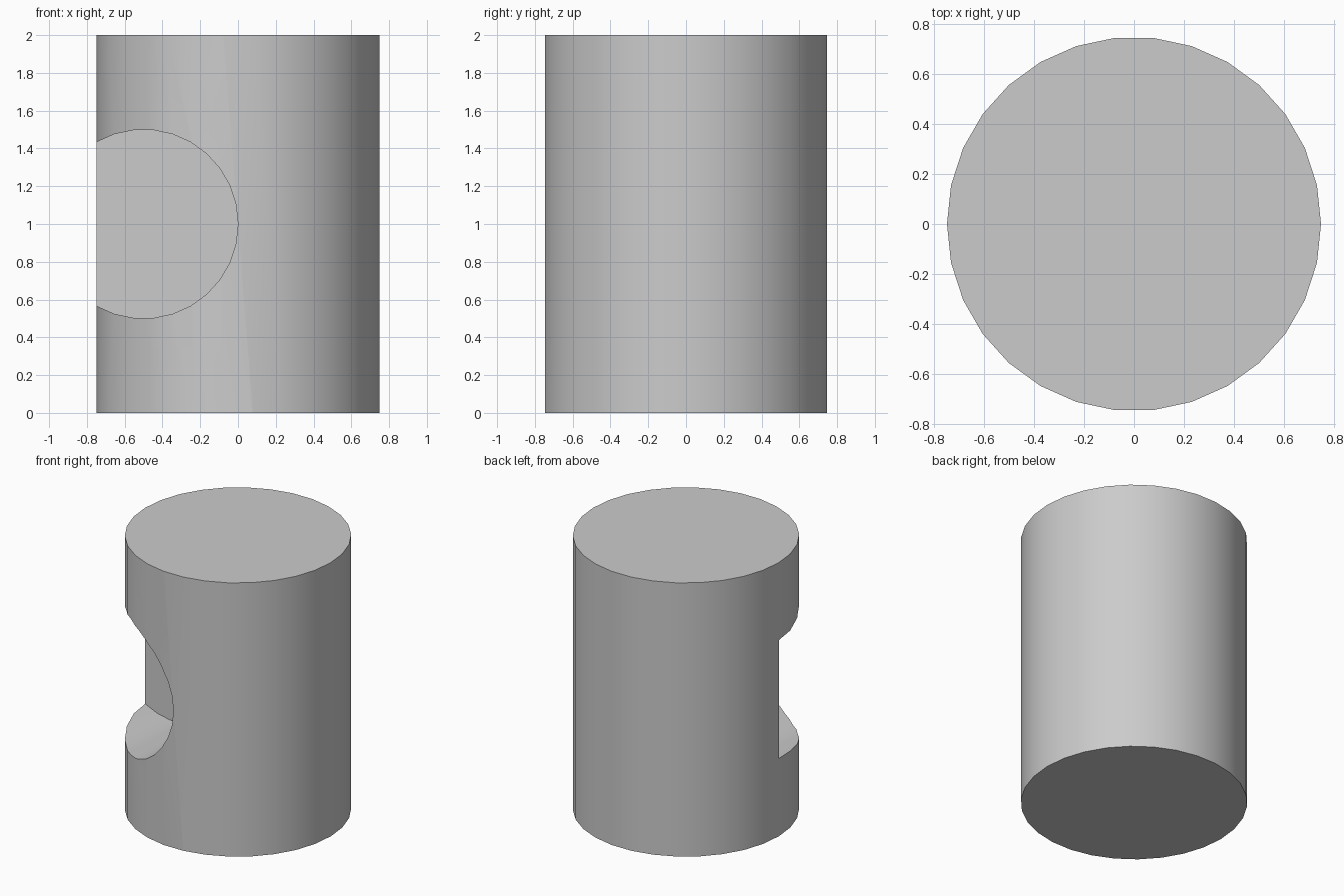
import bpy
from math import pi, radians

SIDES = 30

default_cube = bpy.data.objects.get("Cube")
if default_cube:
    bpy.data.objects.remove(default_cube, do_unlink=True)

grey = bpy.data.materials.new("plain grey")
grey.use_nodes = True
grey.diffuse_color = (0.6, 0.6, 0.6, 1)
grey.node_tree.nodes["Principled BSDF"].inputs["Base Color"].default_value = grey.diffuse_color


def cylinder(name, radius, depth, location, rotation):
    bpy.ops.mesh.primitive_cylinder_add(vertices=SIDES, radius=radius, depth=depth,
                                        location=location, rotation=rotation)
    obj = bpy.context.object
    obj.name = name
    obj.data.materials.append(grey)
    return obj


# Round notch running from the front to the middle of the body
cutter = cylinder("notch_cutter", 0.5, 1, (-0.5, -0.5, 1), (pi / 2, pi / 2, 0))

# Upright body with the notch cut out of its front
body = cylinder("notched_cylinder", 0.75, 2, (0, 0, 1), (0, 0, pi / 2))
notch = body.modifiers.new("notch", "BOOLEAN")
notch.operation = "DIFFERENCE"
notch.solver = "EXACT"
notch.object = cutter
bpy.ops.object.modifier_apply(modifier=notch.name)
bpy.data.objects.remove(cutter, do_unlink=True)

# Smooth round walls, crisp rims
bpy.ops.object.shade_smooth_by_angle(angle=radians(30))
